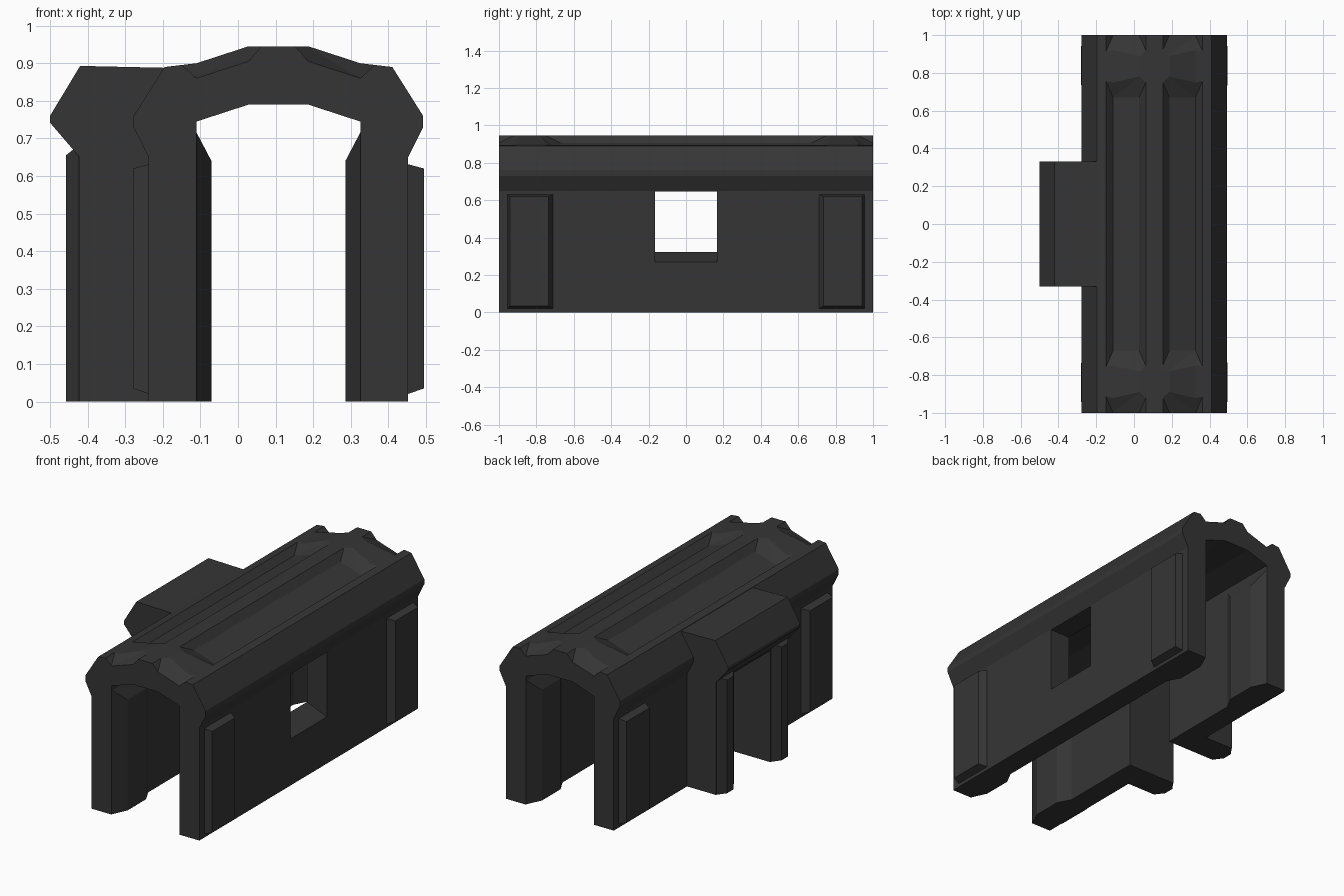
import bpy, bmesh

if "Cube" in bpy.data.objects:
    bpy.data.objects.remove(bpy.data.objects["Cube"])

C = 0.1075  # x of the shelter's centre line
mat = bpy.data.materials.new("charcoal grey")
mat.diffuse_color = (0.036, 0.036, 0.036, 1)
mat.use_nodes = True
mat.node_tree.nodes["Principled BSDF"].inputs["Base Color"].default_value = mat.diffuse_color


def finish(name, bm):
    bmesh.ops.recalc_face_normals(bm, faces=bm.faces)
    me = bpy.data.meshes.new(name)
    bm.to_mesh(me)
    bm.free()
    me.materials.append(mat)
    ob = bpy.data.objects.new(name, me)
    bpy.context.collection.objects.link(ob)
    return ob


def extrude(name, pts, y):
    """Extrude an xz profile from -y to y."""
    bm = bmesh.new()
    f = bm.faces.new([bm.verts.new((px, -y, pz)) for px, pz in pts])
    r = bmesh.ops.extrude_face_region(bm, geom=[f])
    bmesh.ops.translate(bm, vec=(0, 2 * y, 0),
                        verts=[g for g in r["geom"] if isinstance(g, bmesh.types.BMVert)])
    return finish(name, bm)


def hull(name, pts):
    bm = bmesh.new()
    for p in pts:
        bm.verts.new(p)
    r = bmesh.ops.convex_hull(bm, input=bm.verts)
    bmesh.ops.dissolve_limit(bm, angle_limit=0.01, verts=bm.verts, edges=bm.edges)
    return finish(name, bm)


def frustum(name, base, face):
    """Tapered pad along x; base and face are (x, y0, y1, z0, z1)."""
    return hull(name, [(x, y, z) for x, y0, y1, z0, z1 in (base, face)
                       for y in (y0, y1) for z in (z0, z1)])


def cut(ob, cutter):
    m = ob.modifiers.new("cut", 'BOOLEAN')
    m.operation, m.object, m.solver = 'DIFFERENCE', cutter, 'EXACT'
    bpy.context.view_layer.objects.active = ob
    bpy.ops.object.modifier_apply(modifier=m.name)


def flip(y0, y1, s):
    return (y0, y1) if s > 0 else (-y1, -y0)


# Main arched tunnel
outer = [(.345, 0), (.345, .65), (.385, .73), (.385, .76), (.303, .89), (.218, .90), (.08, .945)]
inner = [(.218, 0), (.218, .745), (.08, .79)]
ring = ([(C + o, z) for o, z in outer] + [(C - o, z) for o, z in reversed(outer)]
        + [(C - o, z) for o, z in inner] + [(C + o, z) for o, z in reversed(inner)])
tunnel = extrude("tunnel_shell", ring, 1.0)

# Doorway housing on the left
housing = extrude("door_housing", [(-.196, .888), (-.42, .893), (-.5, .76), (-.5, .742),
                                   (-.423, .652), (-.423, 0), (-.196, 0)], .33)

cutters = []
# Roof grooves and end notches: floor runs at the first y pair, rim at the second
spans = [(-.67, .67, -.83, .83), (1.0, 1.2, .84, 1.2), (-1.2, -1.0, -1.2, -.84)]
for s in (1, -1):
    for f0, f1, r0, r1 in spans:
        pts = []
        for o, z in ((.08, .905), (.218, .86)):
            pts += [(C + s * o, y, z) for y in (f0, f1)]
        for o, z in ((.01, .985), (.288, .926)):
            pts += [(C + s * o, y, z) for y in (r0, r1)]
        g = hull("groove_cutter", pts)
        cut(tunnel, g)
        cutters.append(g)

# Doorway through the left wall and housing
door = frustum("door_cutter", (-.6, -.167, .167, -.1, .645), (-.05, -.167, .167, -.1, .645))
cut(tunnel, door)
cut(housing, door)
# Window with sloping sill in the right wall
window = frustum("window_cutter", (.5, -.167, .167, .25, .645), (.28, -.167, .167, .342, .645))
cut(tunnel, window)
for c in cutters + [door, window]:
    bpy.data.objects.remove(c)

for s in (1, -1):
    # Door post ribs
    frustum("door_post_rib", (-.42, *flip(.167, .33, s), 0, .685),
            (-.458, *flip(.22, .28, s), 0, .655))
    for side in (1, -1):
        # Inner wall ribs near each end
        frustum("inner_rib", (C + side * .22, *flip(.66, 1.0, s), 0, .72),
                (C + side * .178, *flip(.74, .91, s), 0, .64))
        # Outer wall pads near each end
        frustum("outer_pad", (C + side * .343, *flip(.71, .955, s), .02, .632),
                (C + side * .387, *flip(.735, .942, s), .035, .62))
